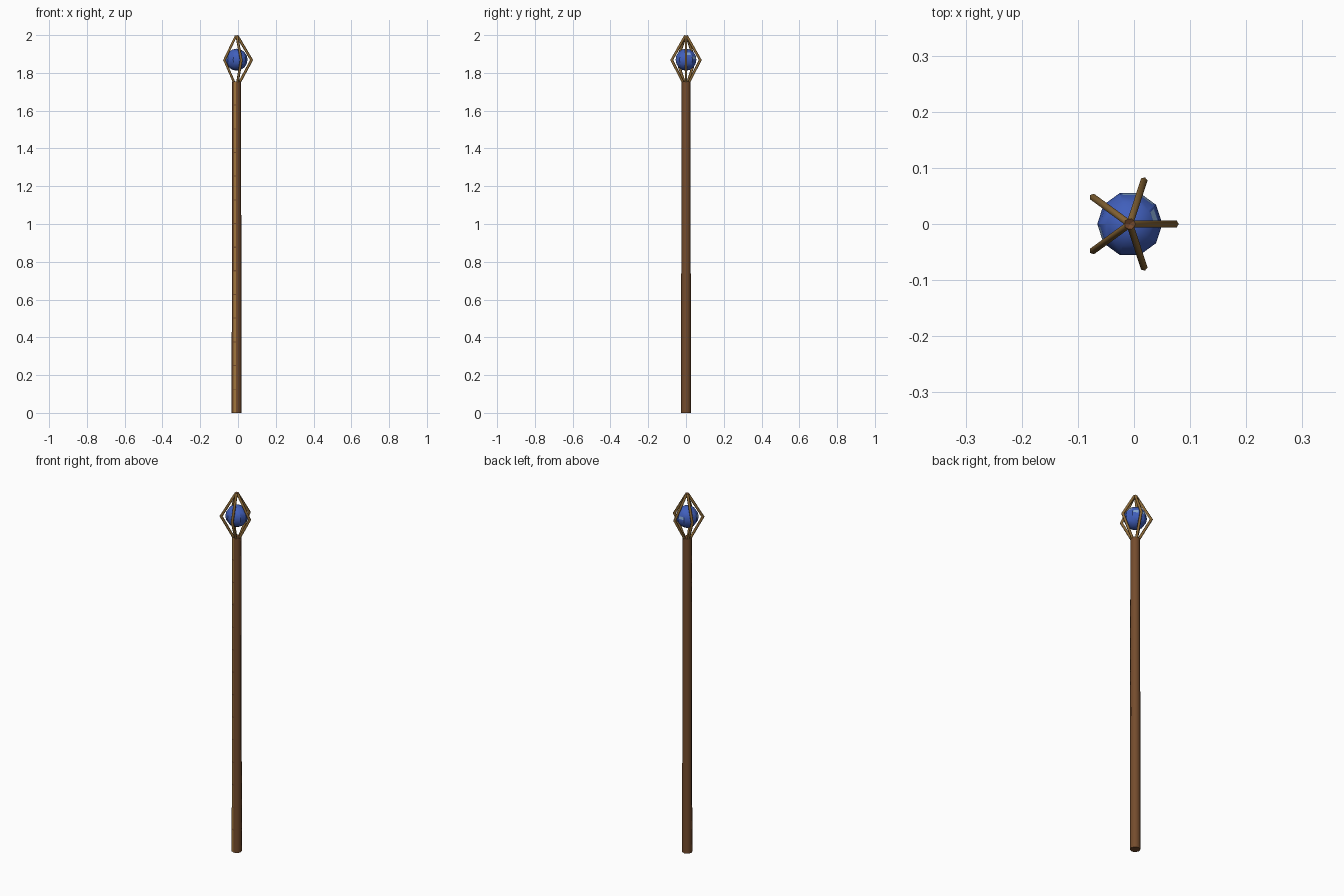
import bpy, bmesh, math, random
from mathutils import Vector

if "Cube" in bpy.data.objects:
    bpy.data.objects.remove(bpy.data.objects["Cube"])

random.seed(4)
CX = -0.0075          # staff axis; the five-armed cage is asymmetric in x
ORB_Z = 1.87


def material(name, rgb):
    m = bpy.data.materials.new(name)
    m.diffuse_color = (*rgb, 1)
    m.use_nodes = True
    m.node_tree.nodes["Principled BSDF"].inputs["Base Color"].default_value = m.diffuse_color
    return m


wood = material("brown wood", (0.175, 0.072, 0.026))
streak = material("golden wood streak", (0.36, 0.18, 0.045))
gilt = material("old gold", (0.26, 0.14, 0.038))
tip_brown = material("reddish brown", (0.17, 0.065, 0.025))
blue = material("orb blue", (0.052, 0.115, 0.50))
glint = material("pale blue", (0.23, 0.38, 0.62))


def finish(bm, name, mats, smooth_angle):
    bmesh.ops.recalc_face_normals(bm, faces=bm.faces)
    me = bpy.data.meshes.new(name)
    bm.to_mesh(me)
    bm.free()
    for m in mats:
        me.materials.append(m)
    ob = bpy.data.objects.new(name, me)
    ob.location.x = CX
    bpy.context.collection.objects.link(ob)
    bpy.ops.object.select_all(action='DESELECT')
    ob.select_set(True)
    bpy.context.view_layer.objects.active = ob
    bpy.ops.object.shade_smooth_by_angle(angle=math.radians(smooth_angle))
    return ob


def tube(bm, rings):
    """Skin equal rings of vertices and cap both ends."""
    count = len(rings[0])
    for lo, hi in zip(rings, rings[1:]):
        for k in range(count):
            n = (k + 1) % count
            bm.faces.new((lo[k], lo[n], hi[n], hi[k]))
    bm.faces.new(rings[0][::-1])
    bm.faces.new(rings[-1])
    bm.normal_update()


# Shaft: slightly tapered octagonal pole, with streaks on its front left side
bm = bmesh.new()
rows, sides = 14, 8
rings = []
for i in range(rows + 1):
    t = i / rows
    r = 0.0262 - 0.0025 * t
    rings.append([bm.verts.new((r * math.cos(a), r * math.sin(a), 1.755 * t))
                  for a in (2 * math.pi * k / sides for k in range(sides))])
tube(bm, rings)
front_left = [f for f in bm.faces if f.normal.x < -0.3 and f.normal.y < -0.8]
for f in front_left:
    # a narrow streak cut into each front face, varied a little at random
    bmesh.ops.inset_individual(bm, faces=[f], thickness=random.uniform(0.003, 0.006))
    f.material_index = 1
finish(bm, "shaft", [wood, streak], 50)

# Orb: ten-sided ball with corners on the x axis and a few pale flecks
bm = bmesh.new()
bmesh.ops.create_uvsphere(bm, u_segments=10, v_segments=8, radius=0.058)
corner = max(bm.verts, key=lambda v: v.co.x)
turn = -math.atan2(corner.co.y, corner.co.x)
for v in bm.verts:
    x, y = v.co.x, v.co.y
    v.co.x = x * math.cos(turn) - y * math.sin(turn)
    v.co.y = x * math.sin(turn) + y * math.cos(turn)
bm.normal_update()
for d in ((0.8, 0.25, 0.5), (-0.8, -0.58, 0.15), (-0.1, 0.95, 0.15), (0.6, 0.75, 0.15)):
    d = Vector(d).normalized()
    f = max(bm.faces, key=lambda q: q.normal.dot(d))
    bmesh.ops.inset_individual(bm, faces=[f], thickness=0.006)
    f.material_index = 1
bmesh.ops.translate(bm, verts=bm.verts, vec=(0, 0, ORB_Z))
finish(bm, "orb", [blue, glint], 30)

# Cage arms: bent rods from the shaft top, out around the orb, to the tip
path = [Vector((0.015, 0, 1.748)), Vector((0.0795, 0, ORB_Z - 0.002)),
        Vector((0.004, 0, 1.996))]


def cage_arm(index):
    bm = bmesh.new()
    d0 = (path[1] - path[0]).normalized()
    d1 = (path[2] - path[1]).normalized()
    mid = (d0 + d1).normalized()
    side = Vector((0, 1, 0))
    rings = []
    for p, d, stretch in zip(path, (d0, mid, d1), (1, 1 / mid.dot(d0), 1)):
        out = Vector((d.z, 0, -d.x)) * stretch
        rings.append([bm.verts.new(p + 0.007 * (out * math.cos(a) + side * math.sin(a)))
                      for a in (math.pi * k / 3 for k in range(6))])
    tube(bm, rings)
    for f in bm.faces:          # cut ends show redder wood
        f.material_index = int(len(f.verts) == 6)
    ob = finish(bm, f"cage_arm_{index + 1}", [gilt, tip_brown], 65)
    ob.rotation_euler.z = math.radians(72 * index)


for i in range(5):
    cage_arm(i)
